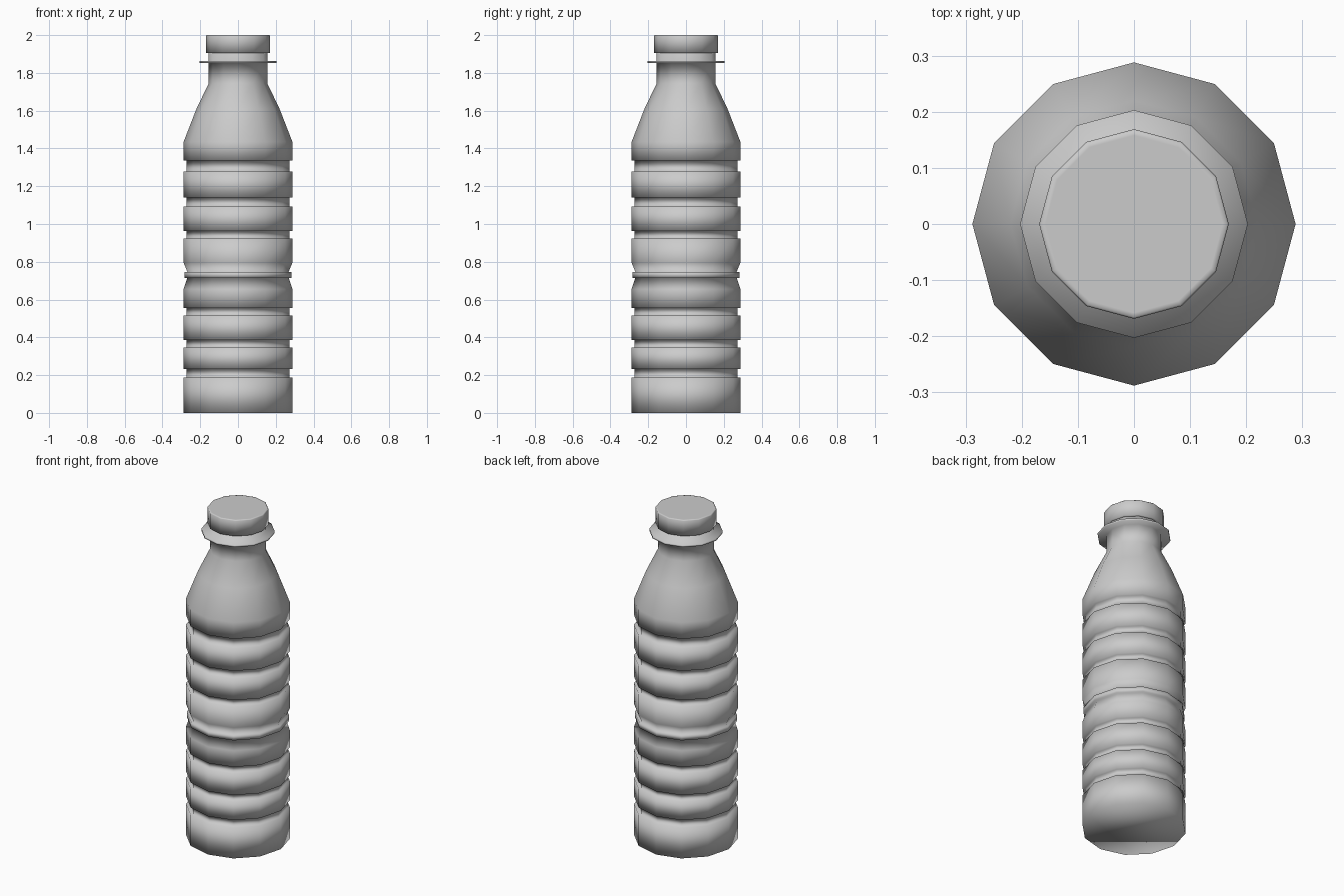
import bpy, bmesh
from math import cos, sin, tau

if "Cube" in bpy.data.objects:
    bpy.data.objects.remove(bpy.data.objects["Cube"])

SIDES = 12


def lathe(name, profile):
    """Revolve (radius, z) points into a closed, smooth-shaded 12-sided solid."""
    bm = bmesh.new()
    rings = [[bm.verts.new((r * cos(tau * i / SIDES), r * sin(tau * i / SIDES), z))
              for i in range(SIDES)] for r, z in profile]
    for a, b in zip(rings, rings[1:]):
        for i in range(SIDES):
            j = (i + 1) % SIDES
            bm.faces.new((a[i], a[j], b[j], b[i]))
    bm.faces.new(rings[0][::-1])
    bm.faces.new(rings[-1])
    for f in bm.faces:
        f.smooth = True
    mesh = bpy.data.meshes.new(name)
    bm.to_mesh(mesh)
    bm.free()
    obj = bpy.data.objects.new(name, mesh)
    bpy.context.collection.objects.link(obj)
    return obj


R, GROOVE, NECK = 0.288, 0.273, 0.155


def grooves(spans):
    """Square-stepped grooves cut into the body wall."""
    pts = []
    for lo, hi in spans:
        pts += [(R, lo), (GROOVE, lo), (GROOVE, hi), (R, hi)]
    return pts


# Bottle body: lower ribs, waist ring, upper ribs, shoulder and neck
profile = [(R, 0)]
profile += grooves([(0.187, 0.233), (0.345, 0.385), (0.515, 0.556)])
profile += [(R, 0.655), (0.268, 0.715), (0.283, 0.715),
            (0.283, 0.747), (0.268, 0.747), (R, 0.795)]
profile += grooves([(0.922, 0.962), (1.092, 1.14), (1.277, 1.335)])
profile += [(R, 1.435), (0.220, 1.61), (NECK, 1.745)]
# neck support ring
profile += [(NECK, 1.853), (0.203, 1.853), (0.203, 1.864), (NECK, 1.864), (NECK, 1.92)]
lathe("bottle_body", profile)

# Screw cap
lathe("cap", [(0.150, 1.904), (0.169, 1.904), (0.169, 1.996), (0.166, 2.0), (0.158, 2.0)])
